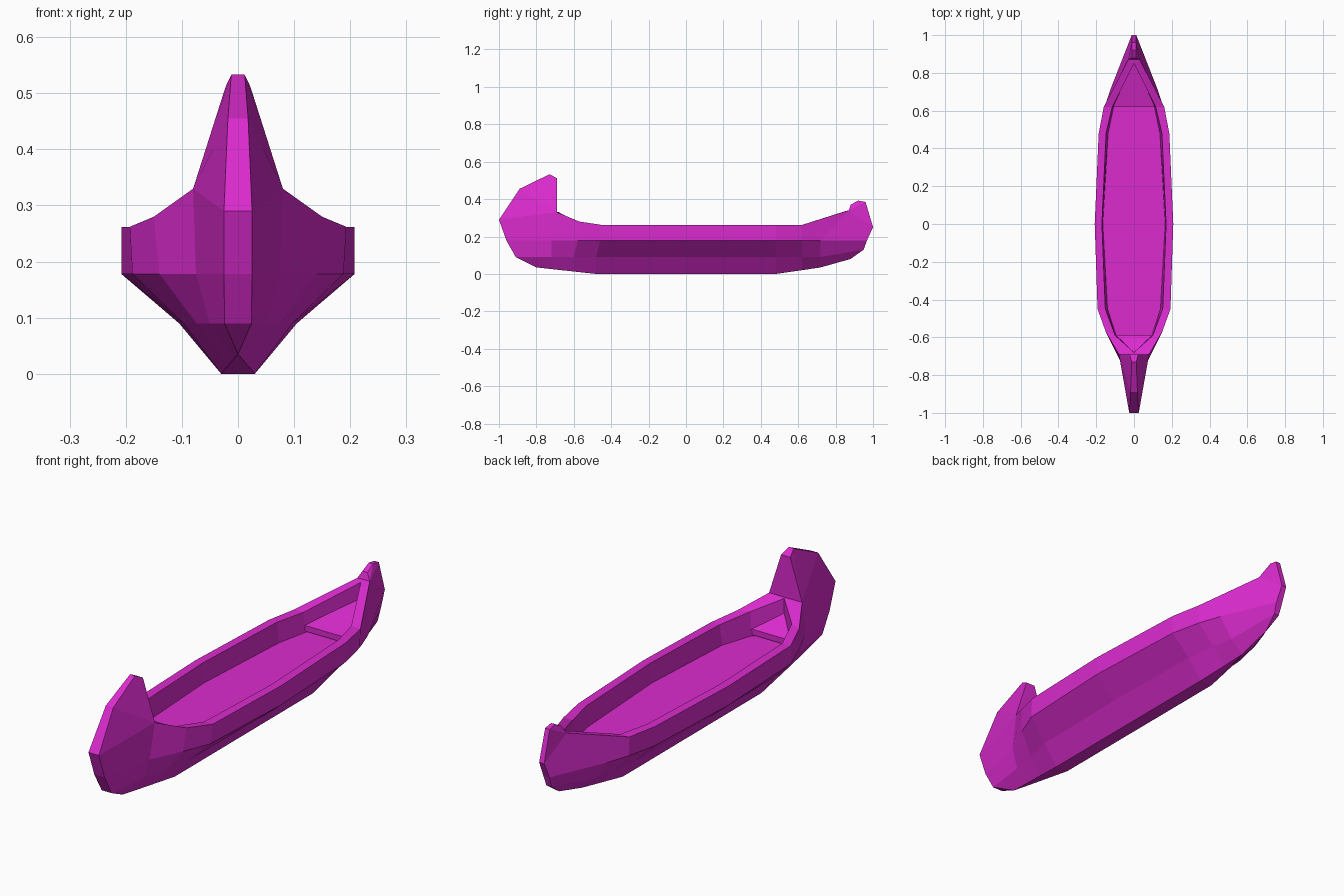
import bpy
import bmesh

cube = bpy.data.objects.get("Cube")
if cube:
    bpy.data.objects.remove(cube)

# One painted colour for the whole boat
paint = bpy.data.materials.new("magenta paint")
paint.use_nodes = True
colour = (0.71, 0.024, 0.62, 1.0)
paint.diffuse_color = colour
paint.node_tree.nodes["Principled BSDF"].inputs["Base Color"].default_value = colour


class HalfBuilder:
    """Collects faces for the +x half and adds each one mirrored."""

    def __init__(self, name):
        self.name = name
        self.bm = bmesh.new()
        self.cache = {}

    def vert(self, point):
        key = tuple(round(c, 4) + 0.0 for c in point)
        if key not in self.cache:
            self.cache[key] = self.bm.verts.new(key)
        return self.cache[key]

    def face(self, points):
        for side in (1, -1):
            verts = []
            for x, y, z in points:
                v = self.vert((side * x, y, z))
                if v not in verts:
                    verts.append(v)
            if len(verts) > 2 and self.bm.faces.get(verts) is None:
                self.bm.faces.new(verts)

    def strip(self, a, b):
        for i in range(len(a) - 1):
            self.face([a[i], a[i + 1], b[i + 1], b[i]])

    def to_centre(self, line):
        self.strip(line, [(0, y, z) for x, y, z in line])

    def fan(self, pivot, line):
        for p, q in zip(line, line[1:]):
            self.face([pivot, p, q])

    def finish(self):
        bmesh.ops.recalc_face_normals(self.bm, faces=self.bm.faces[:])
        mesh = bpy.data.meshes.new(self.name)
        self.bm.to_mesh(mesh)
        self.bm.free()
        mesh.materials.append(paint)
        obj = bpy.data.objects.new(self.name, mesh)
        bpy.context.collection.objects.link(obj)


def level(z, outline):
    return [(x, y, z) for x, y in outline]


# Lengthwise lines of the hull, bow to stern
keel = [(0, -.80, .035), (.008, -.72, .026), (.019, -.6, .013),
        (.03, -.48, 0), (.03, 0, 0), (.03, .48, 0),
        (.0125, .62, .02), (0, .72, .035), (0, .88, .08)]
bilge = level(.09, [(.024, -.91), (.05, -.72), (.074, -.6), (.097, -.48),
                    (.105, 0), (.097, .48), (.077, .62), (.06, .72)])
bilge.append((.012, .95, .13))
chine = level(.178, [(.025, -.96), (.075, -.72), (.14, -.58), (.188, -.46),
                     (.208, 0), (.187, .48), (.156, .62), (.122, .72),
                     (.015, .967)])
gunwale = [(.025, -1, .29), (.08, -.69, .33), (.15, -.57, .28),
           (.193, -.45, .262), (.208, 0, .262), (.187, .48, .262),
           (.16, .62, .262), (.03, .87, .34), (.012, 1, .25)]
rail_inner = [(0, -.68, .33), (.1, -.59, .28), (.152, -.45, .262),
              (.17, 0, .262), (.148, .48, .262), (.115, .62, .262),
              (0, .85, .335)]
floor = level(.175, [(0, -.68), (.095, -.588), (.14, -.45), (.165, 0),
                     (.137, .48), (.108, .62), (0, .85)])

# Raised bow horn and short stern post outlines
horn = [(.018, -.89, .455), (.012, -.73, .533), (.022, -.69, .512)]
post = [(.011, .96, .385), (.01, .92, .392), (.012, .88, .37)]

# Outer shell, rail top, inner wall and floor
hull = HalfBuilder("hull")
for lower, upper in ((keel, bilge), (bilge, chine), (chine, gunwale),
                     (gunwale[1:-1], rail_inner), (rail_inner, floor)):
    hull.strip(lower, upper)
hull.to_centre(keel)
hull.to_centre(floor)

# Bow and stern ends, each with a flat edge strip and fanned sides
for end, tip, root, inner in ((0, horn, gunwale[1], rail_inner[0]),
                              (-1, post, gunwale[-2], rail_inner[-1])):
    hull.fan(root, [gunwale[end]] + tip)
    stem = [line[end] for line in (keel, bilge, chine, gunwale)]
    hull.to_centre(stem + tip + [root])
    hull.face([root, (0, root[1], root[2]), inner])
hull.finish()


# Triangular benches tucked into both ends, rising with the rail
def bench(name, half_width, y_open, y_tip):
    part = HalfBuilder(name)
    top = [(0, y_open, .205), (half_width, y_open, .205), (0, y_tip, .265)]
    bottom = [(x, y, z - .025) for x, y, z in top]
    part.face(top)
    part.face(bottom)
    part.strip(top, bottom)
    part.finish()


bench("bow_bench", .1, -.59, -.68)
bench("stern_bench", .115, .62, .85)
